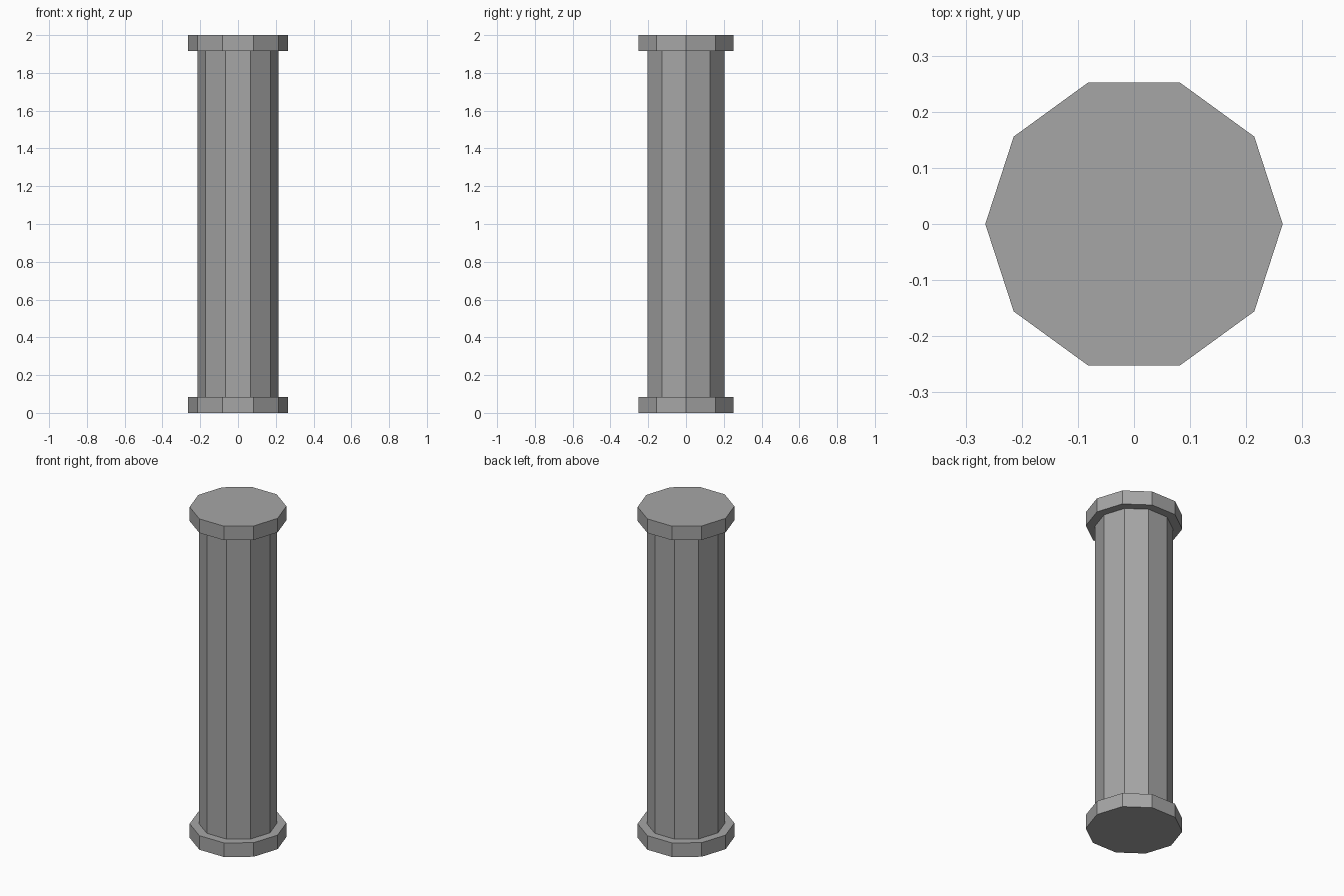
import bpy
import bmesh
from math import cos, sin, tau

cube = bpy.data.objects.get("Cube")
if cube:
    bpy.data.objects.remove(cube, do_unlink=True)

SIDES = 10
HEIGHT = 2.0
CAP_HEIGHT = 0.085
CAP_RADIUS = 0.265
SHAFT_RADIUS = 0.214

# Plain grey stone
stone = bpy.data.materials.new("grey stone")
stone.use_nodes = True
grey = (0.38, 0.38, 0.38, 1)
stone.diffuse_color = grey
stone.node_tree.nodes["Principled BSDF"].inputs["Base Color"].default_value = grey


def prism(name, radius, bottom, top):
    """Upright flat-sided prism with a corner on the x axis."""
    bm = bmesh.new()
    ring = [bm.verts.new((radius * cos(tau * i / SIDES),
                          radius * sin(tau * i / SIDES), bottom))
            for i in range(SIDES)]
    base = bm.faces.new(ring)
    grown = bmesh.ops.extrude_face_region(bm, geom=[base], use_keep_orig=True)
    lifted = [g for g in grown["geom"] if isinstance(g, bmesh.types.BMVert)]
    bmesh.ops.translate(bm, verts=lifted, vec=(0, 0, top - bottom))
    bmesh.ops.recalc_face_normals(bm, faces=bm.faces)
    mesh = bpy.data.meshes.new(name)
    bm.to_mesh(mesh)
    bm.free()
    mesh.materials.append(stone)
    obj = bpy.data.objects.new(name, mesh)
    bpy.context.collection.objects.link(obj)
    return obj


# Base slab, shaft and top slab
prism("column_base", CAP_RADIUS, 0, CAP_HEIGHT)
prism("column_shaft", SHAFT_RADIUS, CAP_HEIGHT, HEIGHT - CAP_HEIGHT)
prism("column_capital", CAP_RADIUS, HEIGHT - CAP_HEIGHT, HEIGHT)
